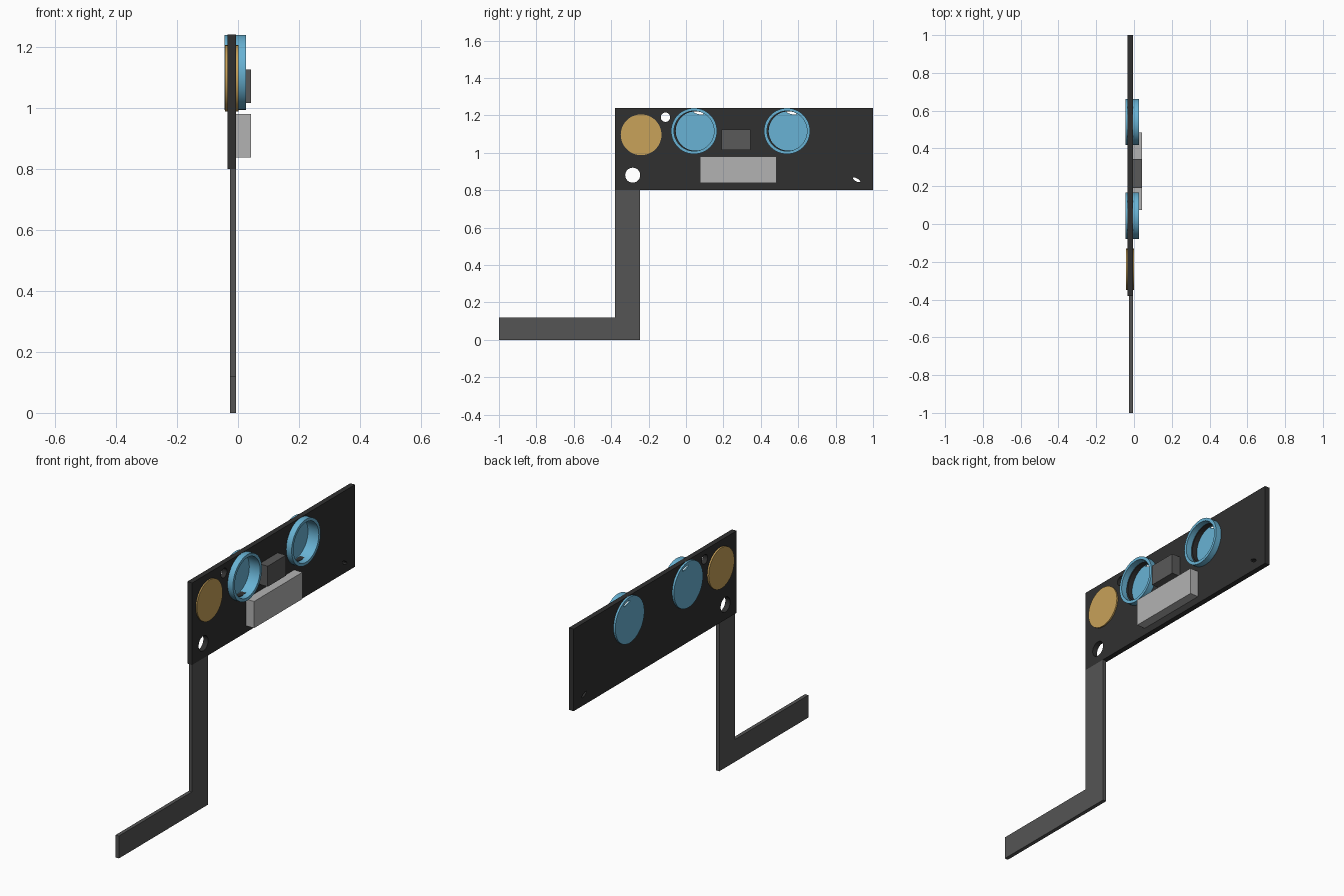
import bpy, bmesh
from math import sin, cos, pi

if "Cube" in bpy.data.objects:
    bpy.data.objects.remove(bpy.data.objects["Cube"])


def material(name, rgb):
    m = bpy.data.materials.new(name)
    m.diffuse_color = (*rgb, 1)
    m.use_nodes = True
    m.node_tree.nodes["Principled BSDF"].inputs["Base Color"].default_value = m.diffuse_color
    return m


DARK = material("board_black", (0.03, 0.03, 0.03))
TAIL = material("strip_grey", (0.09, 0.09, 0.09))
CHIP = material("chip_grey", (0.10, 0.10, 0.10))
LIGHT = material("light_grey", (0.45, 0.45, 0.45))
BLUE = material("blue", (0.14, 0.45, 0.66))
GOLD = material("gold", (0.58, 0.36, 0.10))


def finish(name, bm, mat=None):
    bmesh.ops.recalc_face_normals(bm, faces=bm.faces)
    me = bpy.data.meshes.new(name)
    bm.to_mesh(me)
    bm.free()
    ob = bpy.data.objects.new(name, me)
    bpy.context.collection.objects.link(ob)
    if mat:
        me.materials.append(mat)
    return ob


def slab(name, outline, x0, x1, mat=None):
    """Extrude a (y, z) outline from x0 to x1."""
    bm = bmesh.new()
    face = bm.faces.new([bm.verts.new((x0, y, z)) for y, z in outline])
    ext = bmesh.ops.extrude_face_region(bm, geom=[face])
    verts = [v for v in ext["geom"] if isinstance(v, bmesh.types.BMVert)]
    bmesh.ops.translate(bm, verts=verts, vec=(x1 - x0, 0, 0))
    return finish(name, bm, mat)


def rect(y0, y1, z0, z1):
    return [(y0, z0), (y1, z0), (y1, z1), (y0, z1)]


def circle(y, z, r, n=48):
    return [(y + r * cos(2 * pi * i / n), z + r * sin(2 * pi * i / n)) for i in range(n)]


def slit(y, z, length, height, angle):
    """Thin lens outline."""
    pts = [(length / 2 * cos(t * pi / 6), height / 2 * sin(t * pi / 6)) for t in range(12)]
    return [(y + a * cos(angle) - b * sin(angle), z + a * sin(angle) + b * cos(angle)) for a, b in pts]


def cut(ob, outline, x0=-0.1, x1=0.1):
    cutter = slab("cutter", outline, x0, x1)
    cutter.hide_render = True
    mod = ob.modifiers.new("cut", 'BOOLEAN')
    mod.object = cutter
    mod.solver = 'EXACT'
    bpy.context.view_layer.objects.active = ob
    bpy.ops.object.modifier_apply(modifier=mod.name)
    bpy.data.objects.remove(cutter)


def smooth(ob):
    bpy.ops.object.select_all(action='DESELECT')
    ob.select_set(True)
    bpy.context.view_layer.objects.active = ob
    bpy.ops.object.shade_smooth_by_angle()


# Main board with round holes and a corner slit
board = slab("board", rect(-0.38, 1.0, 0.80, 1.24), -0.034, -0.006, DARK)
cut(board, circle(-0.285, 0.88, 0.04))
cut(board, circle(-0.11, 1.19, 0.025))
cut(board, slit(0.912, 0.855, 0.045, 0.016, -0.5))

# Bent strip hanging below the board
slab("connector_strip",
     [(-1.0, 0), (-0.245, 0), (-0.245, 0.80), (-0.38, 0.80), (-0.38, 0.12), (-1.0, 0.12)],
     -0.026, -0.006, TAIL)

# Round blue cups: closed at the back, open at the front
for i, y in enumerate((0.043, 0.54)):
    z = 1.116
    cut(board, circle(y + 0.007, z, 0.105))
    cup = slab(f"blue_cup_{i + 1}", circle(y, z, 0.123), -0.045, 0.026, BLUE)
    cut(cup, circle(y, z, 0.107), -0.038, 0.1)
    cut(cup, slit(y + 0.025, 1.213, 0.055, 0.014, -0.22))
    smooth(cup)

# Gold disc
smooth(slab("gold_disc", circle(-0.24, 1.096, 0.109), -0.043, 0.001, GOLD))

# Components on the front face
slab("chip", rect(0.19, 0.345, 1.015, 1.125), -0.01, 0.043, CHIP)
slab("socket", rect(0.075, 0.485, 0.837, 0.98), -0.01, 0.043, LIGHT)
